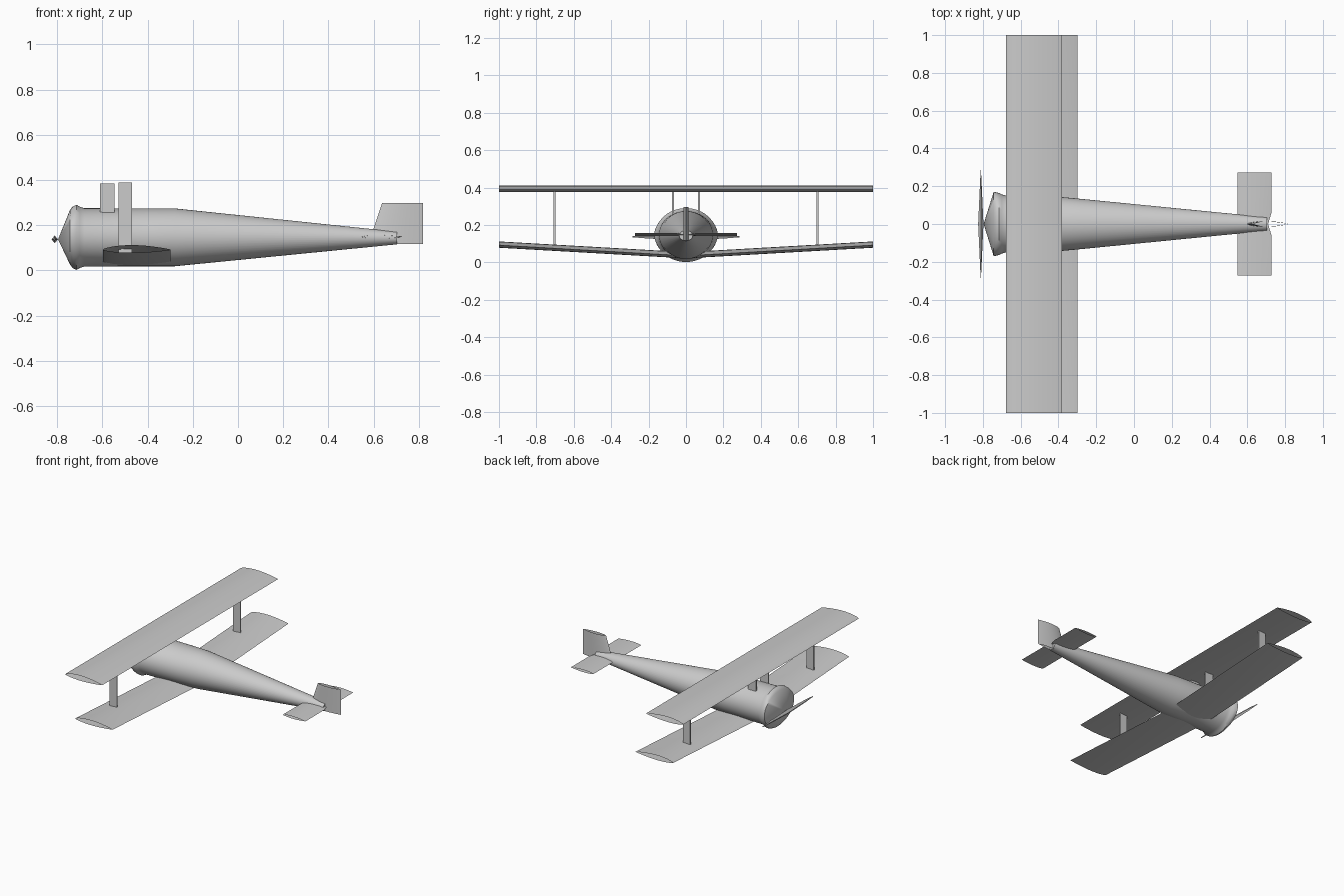
import bpy, bmesh, math
from mathutils import Vector

old = bpy.data.objects.get("Cube")
if old:
    bpy.data.objects.remove(old, do_unlink=True)

grey = bpy.data.materials.new("plain grey")
grey.use_nodes = True
grey.diffuse_color = (0.6, 0.6, 0.6, 1)
grey.node_tree.nodes["Principled BSDF"].inputs["Base Color"].default_value = (0.6, 0.6, 0.6, 1)


def finish(name, bm, angle=35):
    """Turn a bmesh into a grey object, smooth except at sharp edges."""
    bmesh.ops.remove_doubles(bm, verts=bm.verts, dist=1e-5)
    bmesh.ops.recalc_face_normals(bm, faces=bm.faces)
    mesh = bpy.data.meshes.new(name)
    bm.to_mesh(mesh)
    bm.free()
    mesh.materials.append(grey)
    ob = bpy.data.objects.new(name, mesh)
    bpy.context.collection.objects.link(ob)
    bpy.ops.object.select_all(action='DESELECT')
    ob.select_set(True)
    bpy.context.view_layer.objects.active = ob
    bpy.ops.object.shade_smooth_by_angle(angle=math.radians(angle))
    return ob


def loft(name, rings, cap_end=False, angle=35):
    """Skin a row of closed rings with equal point counts."""
    bm = bmesh.new()
    rows = [[bm.verts.new(p) for p in ring] for ring in rings]
    for a, b in zip(rows, rows[1:]):
        for i in range(len(a)):
            j = (i + 1) % len(a)
            bm.faces.new((a[i], a[j], b[j], b[i]))
    if cap_end:
        bm.faces.new(rows[-1])
    return finish(name, bm, angle)


def section(lead, chord, top, bottom, n=12):
    """Lens-shaped aerofoil as (x, offset) pairs, thickest ahead of the middle."""
    us = [(1 - math.cos(math.pi * i / n)) / 2 for i in range(n + 1)]
    bulge = [math.sin(math.pi * u ** 0.8) ** 0.85 if 0 < u < 1 else 0 for u in us]
    upper = [(lead + chord * u, top * b) for u, b in zip(us, bulge)]
    lower = [(lead + chord * u, -bottom * b) for u, b in zip(us, bulge)]
    return upper + lower[-2:0:-1]


def flat_wing(name, stations):
    """Open-tipped surface; stations are (y, z, lead, chord, top, bottom)."""
    return loft(name, [[(x, y, z + v) for x, v in section(*s)]
                       for y, z, *s in stations])


def box(name, x0, x1, y, z0, z1, thick=0.01):
    bm = bmesh.new()
    bmesh.ops.create_cube(bm, size=1)
    for v in bm.verts:
        v.co = Vector(((x0 + x1) / 2 + v.co.x * (x1 - x0), y + v.co.y * thick,
                       (z0 + z1) / 2 + v.co.z * (z1 - z0)))
    return finish(name, bm)


# Fuselage: elliptical rings (x, half width, half height, centre height)
body = [(-0.796, 0.0, 0.0, 0.137), (-0.743, 0.17, 0.122, 0.147),
        (-0.73, 0.168, 0.137, 0.146), (-0.715, 0.164, 0.144, 0.146),
        (-0.70, 0.157, 0.136, 0.146), (-0.68, 0.15, 0.129, 0.146),
        (-0.40, 0.144, 0.128, 0.146), (-0.28, 0.133, 0.128, 0.146),
        (0.703, 0.036, 0.028, 0.143)]
N = 48
loft("fuselage", [[(x, w * math.cos(2 * math.pi * i / N), z + h * math.sin(2 * math.pi * i / N))
                   for i in range(N)] for x, w, h, z in body], cap_end=True, angle=40)

# Main wings: straight upper, lower with dihedral
flat_wing("upper_wing", [(y, 0.39, -0.678, 0.297, 0.021, 0.015) for y in (-1, 0, 1)])
flat_wing("lower_wing", [(y, 0.035 + 0.057 * abs(y), -0.598, 0.3, 0.02, 0.014)
                         for y in (-1, 0, 1)])

# Tailplane and fin
flat_wing("tailplane", [(y, 0.148, lead, chord, 0.008, 0.008)
                        for y, lead, chord in ((-0.272, 0.547, 0.181), (-0.06, 0.547, 0.181),
                                               (0, 0.56, 0.15),
                                               (0.06, 0.547, 0.181), (0.272, 0.547, 0.181))])
loft("tail_fin", [[(x, v, z) for x, v in section(lead, 0.819 - lead, 0.014, 0.014)]
                  for z, lead in ((0.116, 0.577), (0.297, 0.637))])

# Struts on both sides
for side, sy in (("left", 1), ("right", -1)):
    box(side + "_wing_strut", -0.528, -0.47, sy * 0.703, 0.08, 0.388)
    box(side + "_centre_strut", -0.61, -0.546, sy * 0.07, 0.255, 0.385)

# Propeller: diamond section tapering to both tips
blade = [(-0.285, 0.001, 0.003), (-0.2, 0.005, 0.01), (0, 0.014, 0.017),
         (0.2, 0.005, 0.01), (0.285, 0.001, 0.003)]
loft("propeller", [[(-0.811 + a, y, 0.137), (-0.811, y, 0.137 + b),
                    (-0.811 - a, y, 0.137), (-0.811, y, 0.137 - b)]
                   for y, a, b in blade], cap_end=True, angle=20)
